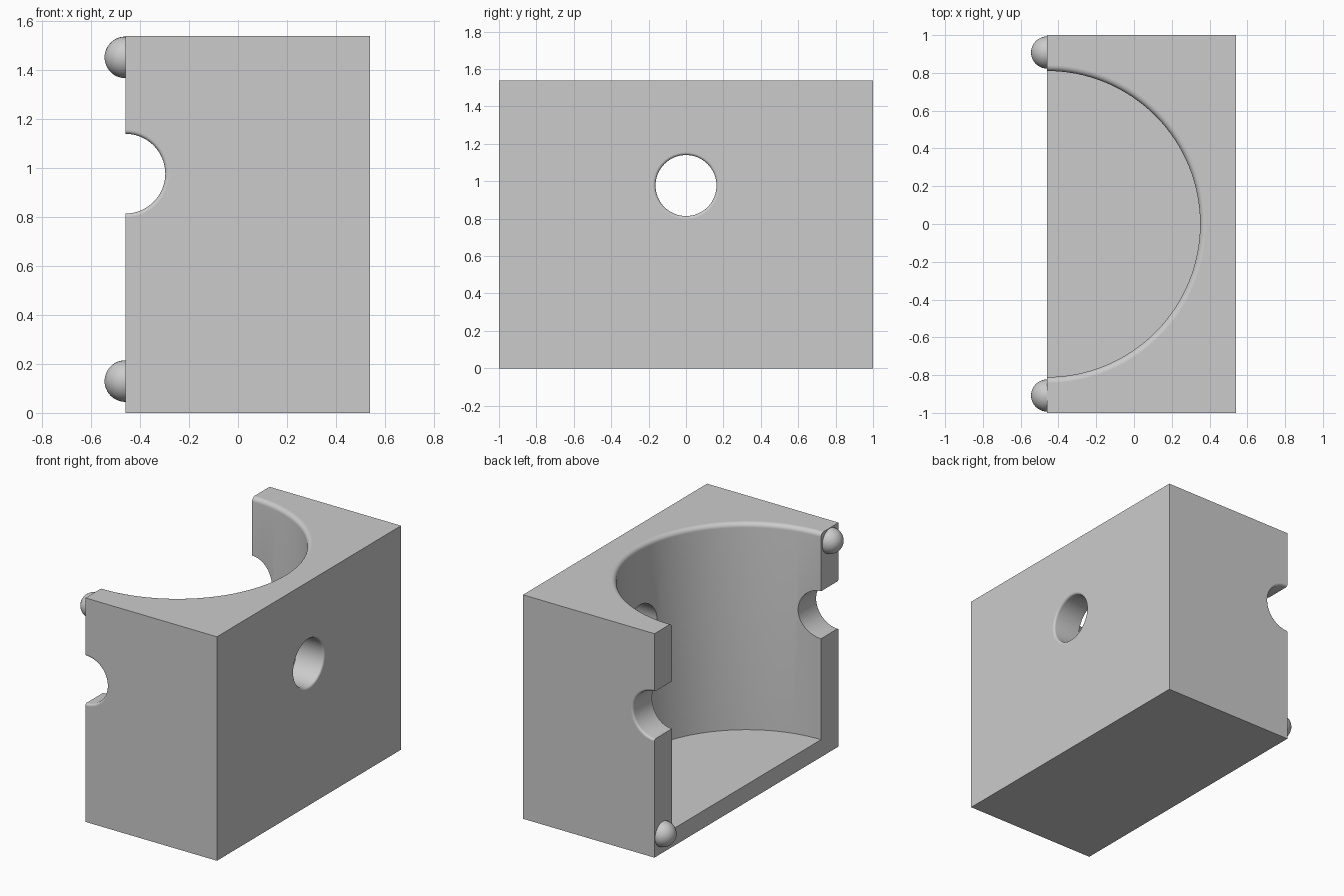
import bpy, bmesh
from math import pi, sin, cos
from mathutils import Matrix, Vector

cube = bpy.data.objects.get("Cube")
if cube:
    bpy.data.objects.remove(cube, do_unlink=True)

# Main dimensions
BACK, FRONT = -0.46, 0.54     # open side and closed side in x
HALF, TOP = 1.0, 1.54         # half length in y, height
FLOOR, WELL_R = 0.12, 0.81
HOLE_R, HOLE_Z = 0.163, 0.977
PIN_R, PIN_Y = 0.085, 0.908

grey = bpy.data.materials.new("light grey plastic")
grey.use_nodes = True
COLOUR = (0.6, 0.6, 0.6, 1)
grey.diffuse_color = COLOUR
grey.node_tree.nodes["Principled BSDF"].inputs["Base Color"].default_value = COLOUR


def finish(name, bm):
    mesh = bpy.data.meshes.new(name)
    bm.to_mesh(mesh)
    bm.free()
    mesh.materials.append(grey)
    ob = bpy.data.objects.new(name, mesh)
    bpy.context.collection.objects.link(ob)
    return ob


def lathe(name, profile, matrix, steps=64):
    """Spin (radius, height) points about z, then place the solid."""
    bm = bmesh.new()
    vs = [bm.verts.new((r, 0, z)) for r, z in profile]
    es = [bm.edges.new(pair) for pair in zip(vs, vs[1:])]
    bmesh.ops.spin(bm, geom=vs + es, cent=(0, 0, 0), axis=(0, 0, 1),
                   angle=2 * pi, steps=steps, use_merge=True)
    bmesh.ops.remove_doubles(bm, verts=bm.verts, dist=1e-5)
    bmesh.ops.transform(bm, matrix=matrix, verts=bm.verts)
    bmesh.ops.recalc_face_normals(bm, faces=bm.faces)
    return finish(name, bm)


def rounded_mouth(radius, start, end, fillet, n=6):
    """Bore profile whose mouth at height end opens with a rounded lip."""
    pts = [(0, start), (radius, start)]
    for i in range(n + 1):
        a = i / n * pi / 2
        pts.append((radius + fillet * (1 - cos(a)), end - fillet * (1 - sin(a))))
    return pts + [(radius + fillet, end + 0.1), (0, end + 0.1)]


def aimed(origin, direction):
    turn = Vector(direction).to_track_quat('Z', 'Y').to_matrix().to_4x4()
    return Matrix.Translation(origin) @ turn


def shade(ob):
    bpy.ops.object.select_all(action='DESELECT')
    ob.select_set(True)
    bpy.context.view_layer.objects.active = ob
    bpy.ops.object.shade_smooth_by_angle(angle=pi / 6)


# Block
bm = bmesh.new()
bmesh.ops.create_cube(bm, size=1)
bmesh.ops.scale(bm, vec=(FRONT - BACK, 2 * HALF, TOP), verts=bm.verts)
bmesh.ops.translate(bm, vec=((FRONT + BACK) / 2, 0, TOP / 2), verts=bm.verts)
block = finish("half_housing", bm)

# Cutters: round well, two side notches, one hole in the closed wall
centre = (BACK, 0, HOLE_Z)
bore = rounded_mouth(HOLE_R, 0.3, HALF, 0.015)
cutters = [
    lathe("well_cutter", rounded_mouth(WELL_R, FLOOR, TOP, 0.03),
          Matrix.Translation((BACK, 0, 0)), 128),
    lathe("wall_hole_cutter", bore, aimed(centre, (1, 0, 0))),
]
for side in (-1, 1):
    cutters.append(lathe("notch_cutter", bore, aimed(centre, (0, side, 0))))

for cutter in cutters:
    cutter.hide_render = True
    mod = block.modifiers.new(cutter.name, 'BOOLEAN')
    mod.operation = 'DIFFERENCE'
    mod.solver = 'EXACT'
    mod.object = cutter
bpy.context.view_layer.update()
cut = bpy.data.meshes.new_from_object(
    block.evaluated_get(bpy.context.evaluated_depsgraph_get()))
block.modifiers.clear()
block.data = cut
for cutter in cutters:
    bpy.data.objects.remove(cutter, do_unlink=True)

# Rounded surfaces smooth, large plane faces flat
shade(block)
for poly in block.data.polygons:
    if poly.area > 0.2:
        poly.use_smooth = False

# Locating pins: upper on one end, lower on the other
dome = [(PIN_R * cos(i / 12 * pi / 2), PIN_R * sin(i / 12 * pi / 2)) for i in range(12)]
dome = [(0, -0.01), (PIN_R, -0.01)] + dome + [(0, PIN_R)]
for name, y, z in (("upper_pin", -PIN_Y, 1.452), ("lower_pin", PIN_Y, 0.13)):
    shade(lathe(name, dome, aimed((BACK, y, z), (-1, 0, 0)), 32))
